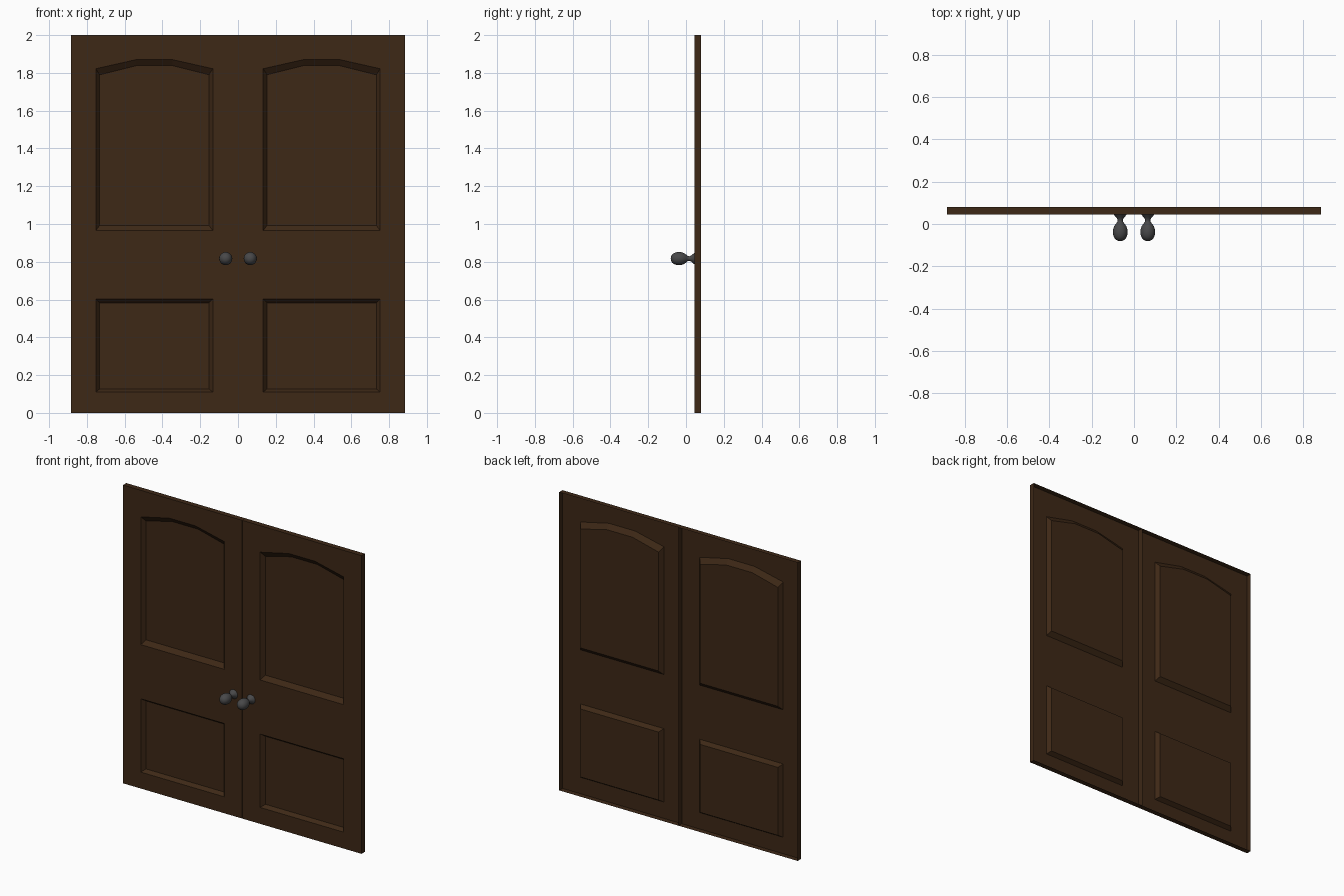
import bpy, bmesh, math

if "Cube" in bpy.data.objects:
    bpy.data.objects.remove(bpy.data.objects["Cube"])

FRONT, BACK, DEPTH = 0.045, 0.08, 0.026


def material(name, rgb):
    m = bpy.data.materials.new(name)
    m.diffuse_color = (*rgb, 1)
    m.use_nodes = True
    m.node_tree.nodes["Principled BSDF"].inputs["Base Color"].default_value = m.diffuse_color
    return m


WOOD = material("dark_wood", (0.047, 0.021, 0.008))
METAL = material("dark_metal", (0.065, 0.065, 0.067))


def finish(bm, name, mat):
    me = bpy.data.meshes.new(name)
    bm.to_mesh(me)
    bm.free()
    me.materials.append(mat)
    ob = bpy.data.objects.new(name, me)
    bpy.context.collection.objects.link(ob)
    return ob


def rect(x0, x1, z0, z1):
    return [(x0, z0), (x1, z0), (x1, z1), (x0, z1)]


def arch(x0, x1, z0, z1, top, half):
    c = (x0 + x1) / 2
    return [(x0, z0), (x1, z0), (x1, z1), (c + half, top), (c - half, top), (x0, z1)]


# Outer and inner outlines of the two sunken panels of one leaf
PANELS = [
    (arch(0.133, 0.753, 0.965, 1.822, 1.87, 0.097),
     arch(0.154, 0.732, 0.993, 1.79, 1.838, 0.097)),
    (rect(0.133, 0.753, 0.11, 0.602), rect(0.154, 0.732, 0.127, 0.583)),
]


def make_leaf(name, side):
    bm = bmesh.new()

    def ring(pts, y):
        return [bm.verts.new((side * x, y, z)) for x, z in pts]

    def bridge(a, b):
        n = len(a)
        for i in range(n):
            bm.faces.new((a[i], a[(i + 1) % n], b[(i + 1) % n], b[i]))

    # Thin side walls, open at the back
    outline = rect(0.0005, 0.885, 0, 2)
    edge = ring(outline, FRONT)
    bridge(edge, ring(outline, BACK))
    loops = [edge]
    # Panels pressed into the front sheet, with sloping borders
    for outer, inner in PANELS:
        a, b = ring(outer, FRONT), ring(inner, FRONT + DEPTH)
        bridge(a, b)
        bm.faces.new(b)
        loops.append(a)
    # Front sheet around the panels
    edges = [bm.edges.get((l[i], l[(i + 1) % len(l)])) for l in loops for i in range(len(l))]
    res = bmesh.ops.triangle_fill(bm, edges=edges, use_beauty=True, normal=(0, -1, 0))
    sheet = [f for f in res["geom"] if isinstance(f, bmesh.types.BMFace)]
    bmesh.ops.recalc_face_normals(bm, faces=bm.faces)
    if sheet[0].normal.y > 0:
        bmesh.ops.reverse_faces(bm, faces=bm.faces)
    bmesh.ops.dissolve_limit(bm, angle_limit=0.01, verts=bm.verts, edges=bm.edges)
    finish(bm, name, WOOD)


# Knob profile as (radius, y), from flared base to rounded tip
KNOB = [(0.031, FRONT), (0.026, 0.039), (0.017, 0.029), (0.012, 0.018), (0.013, 0.010),
        (0.020, 0.002), (0.028, -0.009), (0.033, -0.022), (0.035, -0.036), (0.034, -0.049),
        (0.030, -0.062), (0.022, -0.073), (0.012, -0.079), (0, -0.081)]


def make_knob(name, x):
    bm = bmesh.new()
    vs = [bm.verts.new((x + r, y, 0.817)) for r, y in KNOB]
    es = [bm.edges.new(p) for p in zip(vs, vs[1:])]
    bmesh.ops.spin(bm, geom=vs + es, cent=(x, 0, 0.817), axis=(0, 1, 0),
                   angle=math.tau, steps=20)
    bmesh.ops.remove_doubles(bm, verts=bm.verts, dist=0.0001)
    bmesh.ops.recalc_face_normals(bm, faces=bm.faces)
    # Make sure the ball faces point outwards
    tip = min(bm.faces, key=lambda f: f.calc_center_median().y)
    if tip.normal.y > 0:
        bmesh.ops.reverse_faces(bm, faces=bm.faces)
    for f in bm.faces:
        f.smooth = True
    finish(bm, name, METAL)


for label, side in (("left", -1), ("right", 1)):
    make_leaf(label + "_door_leaf", side)
    make_knob(label + "_knob", side * 0.065)
